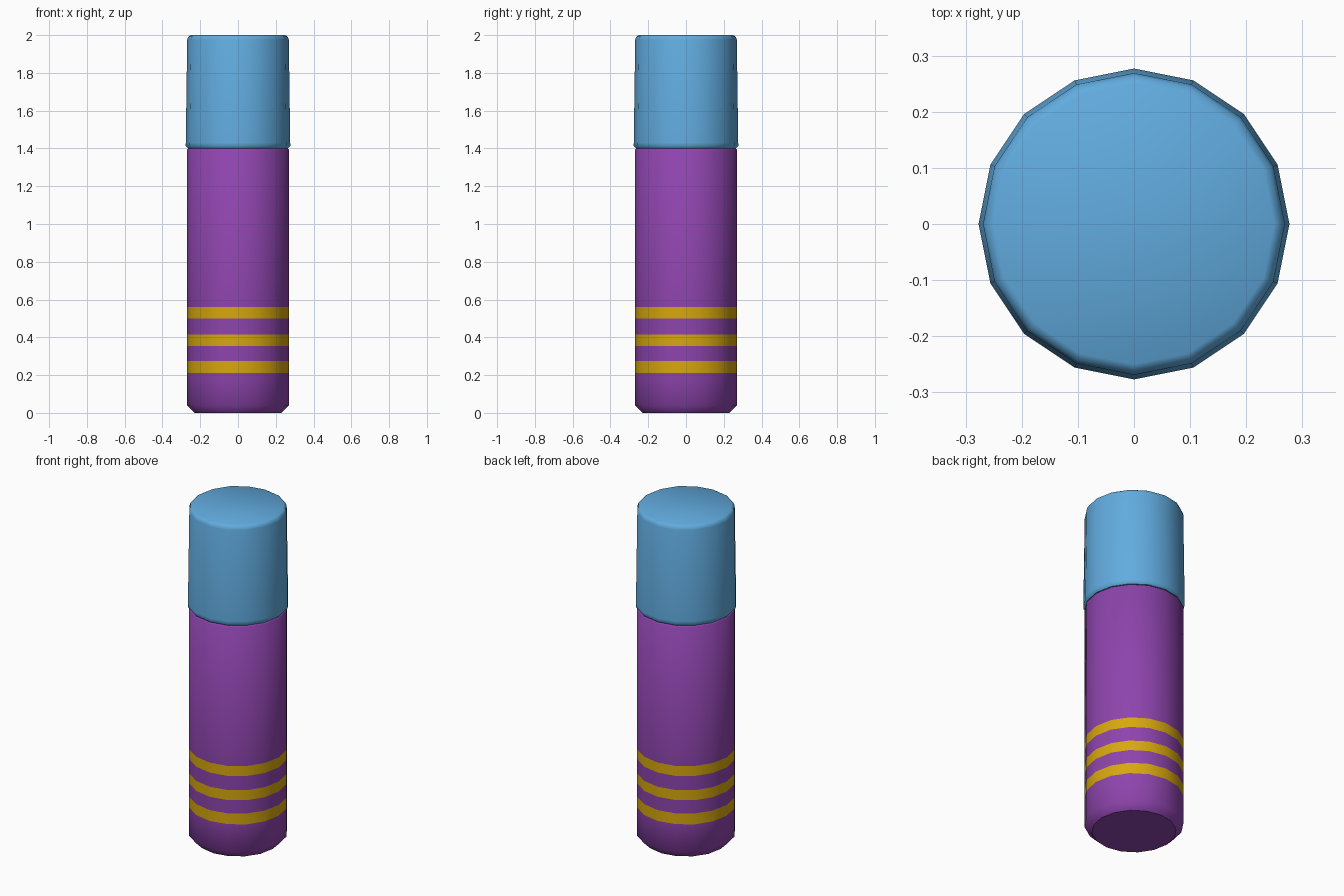
import bpy, math

if "Cube" in bpy.data.objects:
    bpy.data.objects.remove(bpy.data.objects["Cube"])

SIDES = 16

def material(name, rgb):
    m = bpy.data.materials.new(name)
    m.diffuse_color = (*rgb, 1)
    m.use_nodes = True
    m.node_tree.nodes["Principled BSDF"].inputs["Base Color"].default_value = m.diffuse_color
    return m

purple = material("purple", (0.27, 0.058, 0.418))
gold = material("gold", (0.68, 0.39, 0.004))
blue = material("sky blue", (0.12, 0.41, 0.74))

def turned(name, profile, mats):
    """Closed 16-sided solid turned about z from (radius, height) points."""
    verts = [(r * math.cos(2 * math.pi * i / SIDES), r * math.sin(2 * math.pi * i / SIDES), z)
             for r, z in profile for i in range(SIDES)]
    faces = [tuple(reversed(range(SIDES)))]
    for k in range(len(profile) - 1):
        for i in range(SIDES):
            j = (i + 1) % SIDES
            a, b = k * SIDES, (k + 1) * SIDES
            faces.append((a + i, a + j, b + j, b + i))
    last = (len(profile) - 1) * SIDES
    faces.append(tuple(range(last, last + SIDES)))
    me = bpy.data.meshes.new(name)
    me.from_pydata(verts, [], faces)
    for m in mats:
        me.materials.append(m)
    for p in me.polygons:
        p.use_smooth = p.index != 0      # flat underside
    ob = bpy.data.objects.new(name, me)
    bpy.context.collection.objects.link(ob)
    return ob

# Body tube with chamfered foot and three painted bands
bands = [(0.21, 0.275), (0.355, 0.415), (0.50, 0.56)]
R = 0.27
profile = [(0.23, 0), (R, 0.04)]
profile += [(R, z) for band in bands for z in band]
profile += [(R, 1.392), (0.262, 1.40)]
body = turned("body", profile, [purple, gold])
for p in body.data.polygons:
    z = p.center.z
    if any(lo < z < hi for lo, hi in bands):
        p.material_index = 1

# Tapered cap with a rounded top and small lip
turned("cap", [(0.266, 1.401), (0.277, 1.413), (0.2765, 1.43), (0.269, 1.975),
               (0.263, 1.992), (0.25, 2.0)], [blue])
